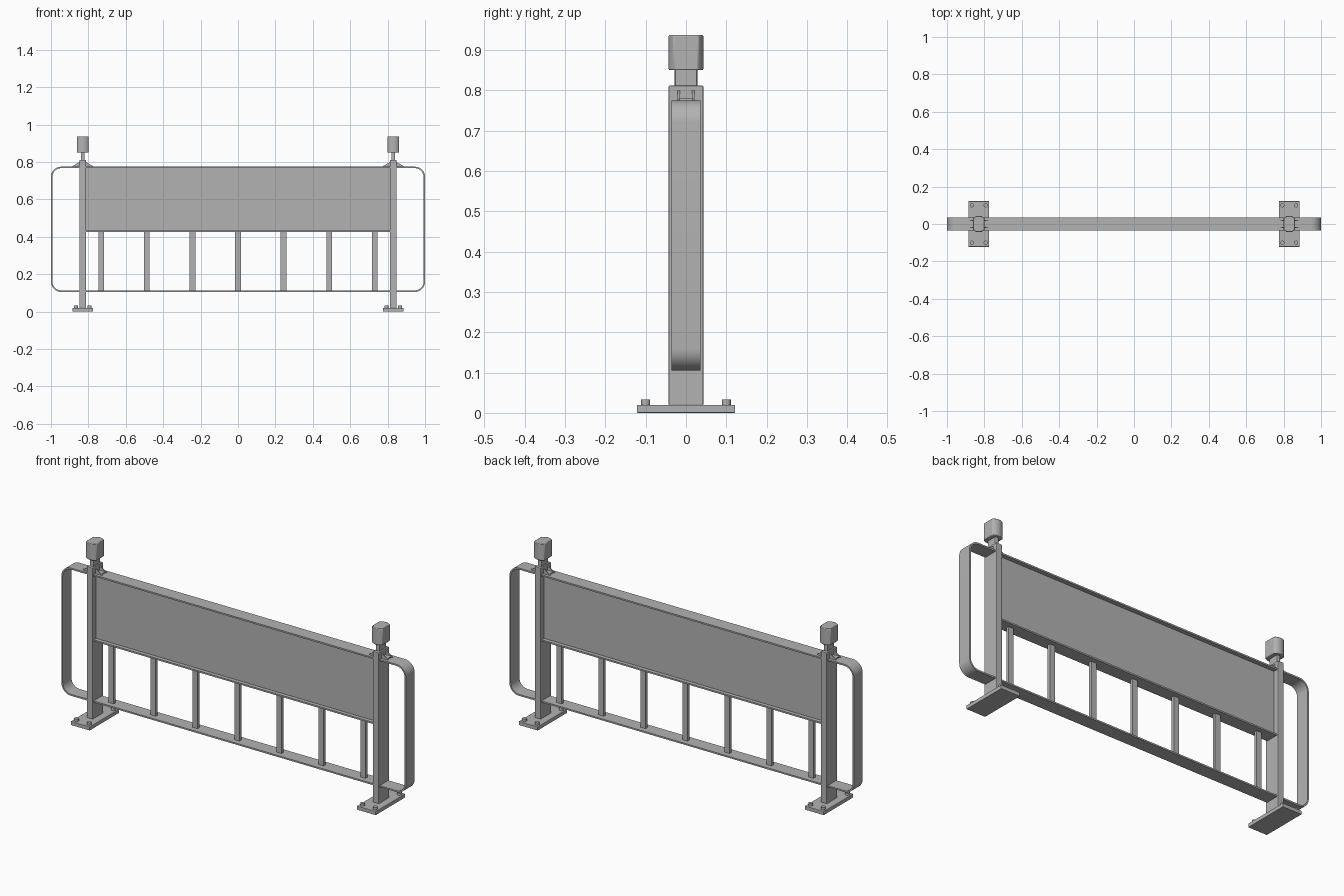
import bpy, bmesh
from math import pi, acos, sin, cos, radians

if "Cube" in bpy.data.objects:
    bpy.data.objects.remove(bpy.data.objects["Cube"], do_unlink=True)

GREY = (0.45, 0.45, 0.45, 1)
steel = bpy.data.materials.new("grey steel")
steel.use_nodes = True
steel.diffuse_color = GREY
steel.node_tree.nodes["Principled BSDF"].inputs["Base Color"].default_value = GREY


def finish(name, bm, bevel=0.0, smooth=False):
    bmesh.ops.recalc_face_normals(bm, faces=bm.faces)
    mesh = bpy.data.meshes.new(name)
    bm.to_mesh(mesh)
    bm.free()
    mesh.materials.append(steel)
    ob = bpy.data.objects.new(name, mesh)
    bpy.context.collection.objects.link(ob)
    if bevel:
        mod = ob.modifiers.new("soft edges", 'BEVEL')
        mod.width, mod.segments = bevel, 2
        mod.limit_method, mod.angle_limit = 'ANGLE', radians(40)
    if smooth:
        bpy.ops.object.select_all(action='DESELECT')
        ob.select_set(True)
        bpy.context.view_layer.objects.active = ob
        bpy.ops.object.shade_smooth_by_angle(angle=radians(35))
    return ob


def prism(name, outline, offset, **kw):
    """Extrude a closed 3D outline along an offset."""
    bm = bmesh.new()
    face = bm.faces.new([bm.verts.new(p) for p in outline])
    top = bmesh.ops.extrude_face_region(bm, geom=[face], use_keep_orig=True)
    bmesh.ops.translate(bm, vec=offset, verts=[v for v in top["geom"] if isinstance(v, bmesh.types.BMVert)])
    return finish(name, bm, **kw)


def box(name, x, y, z0, z1, hx, hy, **kw):
    outline = [(x + sx * hx, y + sy * hy, z0) for sx, sy in ((-1, -1), (1, -1), (1, 1), (-1, 1))]
    return prism(name, outline, (0, 0, z1 - z0), **kw)


def flat_sided_cylinder(name, x, y, z0, z1, r, hx, **kw):
    """Round at front and back, cut flat at the sides."""
    start, n = acos(min(hx / r, 1)), 16
    angles = [start + (pi - 2 * start) * i / n for i in range(n + 1)]
    if hx >= r:
        angles.pop()
    angles += [a + pi for a in angles]
    return prism(name, [(x + r * cos(a), y + r * sin(a), z0) for a in angles],
                 (0, 0, z1 - z0), smooth=True, **kw)


def rounded_loop(hx, z0, z1, r, n=10):
    pts = []
    for k, (sx, z) in enumerate(((1, z1 - r), (-1, z1 - r), (-1, z0 + r), (1, z0 + r))):
        for i in range(n + 1):
            a = pi / 2 * (k + i / n)
            pts.append((sx * (hx - r) + r * cos(a), z + r * sin(a)))
    return pts


# Flat band bent into a rounded rectangular frame
BAND, T = 0.036, 0.008
bm = bmesh.new()
outer = rounded_loop(1.0, 0.105, 0.775, 0.055)
inner = rounded_loop(1.0 - T, 0.105 + T, 0.775 - T, 0.055 - T)
rings = [[bm.verts.new((x, y, z)) for x, z in loop]
         for loop, y in ((outer, -BAND), (outer, BAND), (inner, BAND), (inner, -BAND))]
for a, b in zip(rings, rings[1:] + rings[:1]):
    for i in range(len(a)):
        j = (i + 1) % len(a)
        bm.faces.new((a[i], a[j], b[j], b[i]))
finish("band_frame", bm, smooth=True)

# Infill panel on a shelf rail, with upright bars below
box("panel", 0, 0, 0.43, 0.77, 0.82, 0.014)
box("panel_rail", 0, 0, 0.425, 0.433, 0.82, 0.034)
for i in range(-3, 4):
    box("upright_bar", 0.2435 * i, 0, 0.11, 0.427, 0.015, 0.008)

# Two posts with base plates, bolts, gussets and caps
for side, sx in (("left", 1), ("right", -1)):
    px = 0.83 * sx
    box(side + "_base_plate", px, 0, 0, 0.02, 0.055, 0.122, bevel=0.002)
    box(side + "_post", px, 0, 0.018, 0.812, 0.017, 0.043, bevel=0.003)
    flat_sided_cylinder(side + "_cap_neck", px, 0, 0.81, 0.855, 0.028, 0.01)
    flat_sided_cylinder(side + "_cap", px, 0, 0.85, 0.937, 0.043, 0.031, bevel=0.003)
    box(side + "_bracket_foot", px, 0, 0.773, 0.78, 0.05, 0.016)
    for sy in (-1, 1):
        prism(side + "_gusset",
              [(px - 0.055, sy * 0.018 - 0.003, 0.773), (px + 0.055, sy * 0.018 - 0.003, 0.773),
               (px + 0.055, sy * 0.018 - 0.003, 0.778), (px + 0.017, sy * 0.018 - 0.003, 0.8),
               (px - 0.017, sy * 0.018 - 0.003, 0.8), (px - 0.055, sy * 0.018 - 0.003, 0.778)],
              (0, 0.006, 0))
        for bx in (-1, 1):
            flat_sided_cylinder(side + "_bolt", px + 0.037 * bx, 0.1 * sy, 0.018, 0.033, 0.011, 0.011)
